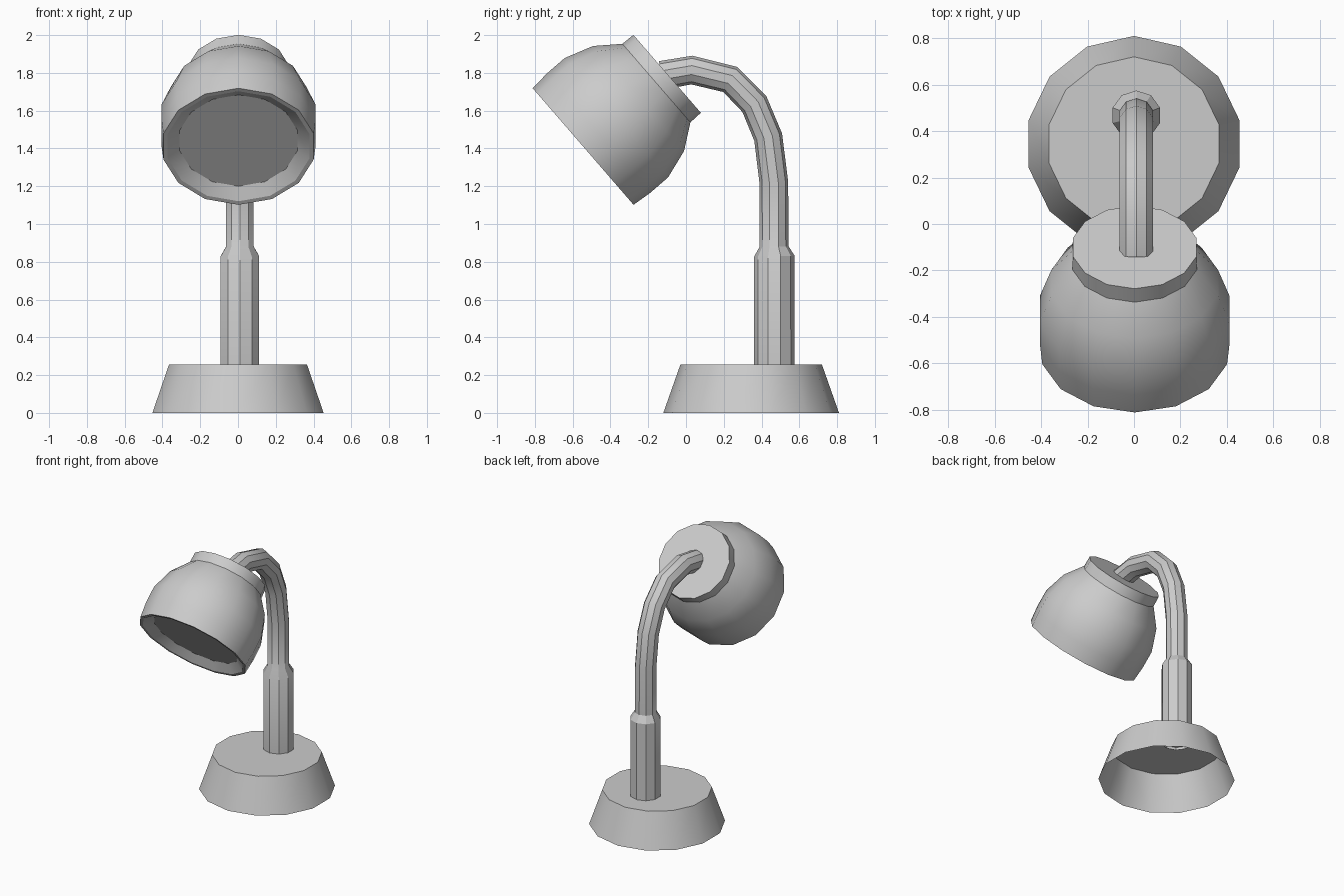
import bpy
import bmesh
from math import cos, sin, pi, radians, atan2
from mathutils import Vector

cube = bpy.data.objects.get("Cube")
if cube:
    bpy.data.objects.remove(cube)

grey = bpy.data.materials.new("plain_grey")
grey.use_nodes = True
grey.diffuse_color = (0.6, 0.6, 0.6, 1)
grey.node_tree.nodes["Principled BSDF"].inputs["Base Color"].default_value = (0.6, 0.6, 0.6, 1)


def loft(name, rings, sides, cap_start=False, cap_end=False):
    """Skin rings given as (centre, unit tangent, radius), tangents lying in the YZ plane."""
    bm = bmesh.new()
    loops = []
    for centre, tangent, radius in rings:
        across = Vector((0, -tangent.z, tangent.y))
        loops.append([
            bm.verts.new(centre + radius * (across * cos(2 * pi * i / sides)
                                            + Vector((1, 0, 0)) * sin(2 * pi * i / sides)))
            for i in range(sides)])
    for a, b in zip(loops, loops[1:]):
        for i in range(sides):
            j = (i + 1) % sides
            bm.faces.new((a[i], a[j], b[j], b[i]))
    if cap_start:
        bm.faces.new(loops[0])
    if cap_end:
        bm.faces.new(loops[-1])
    bmesh.ops.recalc_face_normals(bm, faces=bm.faces[:])
    mesh = bpy.data.meshes.new(name)
    bm.to_mesh(mesh)
    bm.free()
    mesh.materials.append(grey)
    obj = bpy.data.objects.new(name, mesh)
    bpy.context.collection.objects.link(obj)
    bpy.ops.object.select_all(action='DESELECT')
    obj.select_set(True)
    bpy.context.view_layer.objects.active = obj
    bpy.ops.object.shade_smooth_by_angle(angle=radians(30))
    return obj


def turned(name, origin, axis, profile, sides, **caps):
    """Revolve a profile of (distance along axis, radius)."""
    return loft(name, [(origin + axis * t, axis, r) for t, r in profile], sides, **caps)


UP = Vector((0, 0, 1))

# Base: tapered shell, open underneath
turned("base", Vector((0, 0.345, 0)), UP, [(0, 0.465), (0.255, 0.375)], 14, cap_end=True)

# Stem: thick sleeve narrowing into a bent neck
path = [(0.468, 0.235, 0.107), (0.468, 0.83, 0.107), (0.466, 0.88, 0.077),
        (0.465, 1.22, 0.076), (0.435, 1.46, 0.076), (0.362, 1.635, 0.076),
        (0.235, 1.765, 0.076), (0.03, 1.815, 0.076), (-0.13, 1.787, 0.076)]
points = [Vector((0.01, y, z)) for y, z, r in path]
rings = []
for i, p in enumerate(points):
    into = (p - points[max(i - 1, 0)]).normalized()
    out = (points[min(i + 1, len(points) - 1)] - p).normalized()
    rings.append((p, (into + out).normalized(), path[i][2]))
loft("stem", rings, 10, cap_end=True)

# Shade: tilted bell with a short collar, a rolled lip and a recessed lens
shade_axis = Vector((0, -0.757, -0.655)).normalized()
shade_top = Vector((0.003, -0.1, 1.795))
bell = [(0, 0.273), (0.075, 0.275), (0.2, 0.368), (0.355, 0.418), (0.48, 0.418),
        (0.588, 0.408), (0.586, 0.385), (0.54, 0.32)]
turned("lamp_shade", shade_top, shade_axis, bell, 14, cap_start=True)
turned("lens", shade_top, shade_axis, [(0.53, 0.32), (0.54, 0.32)], 14, cap_end=True)
